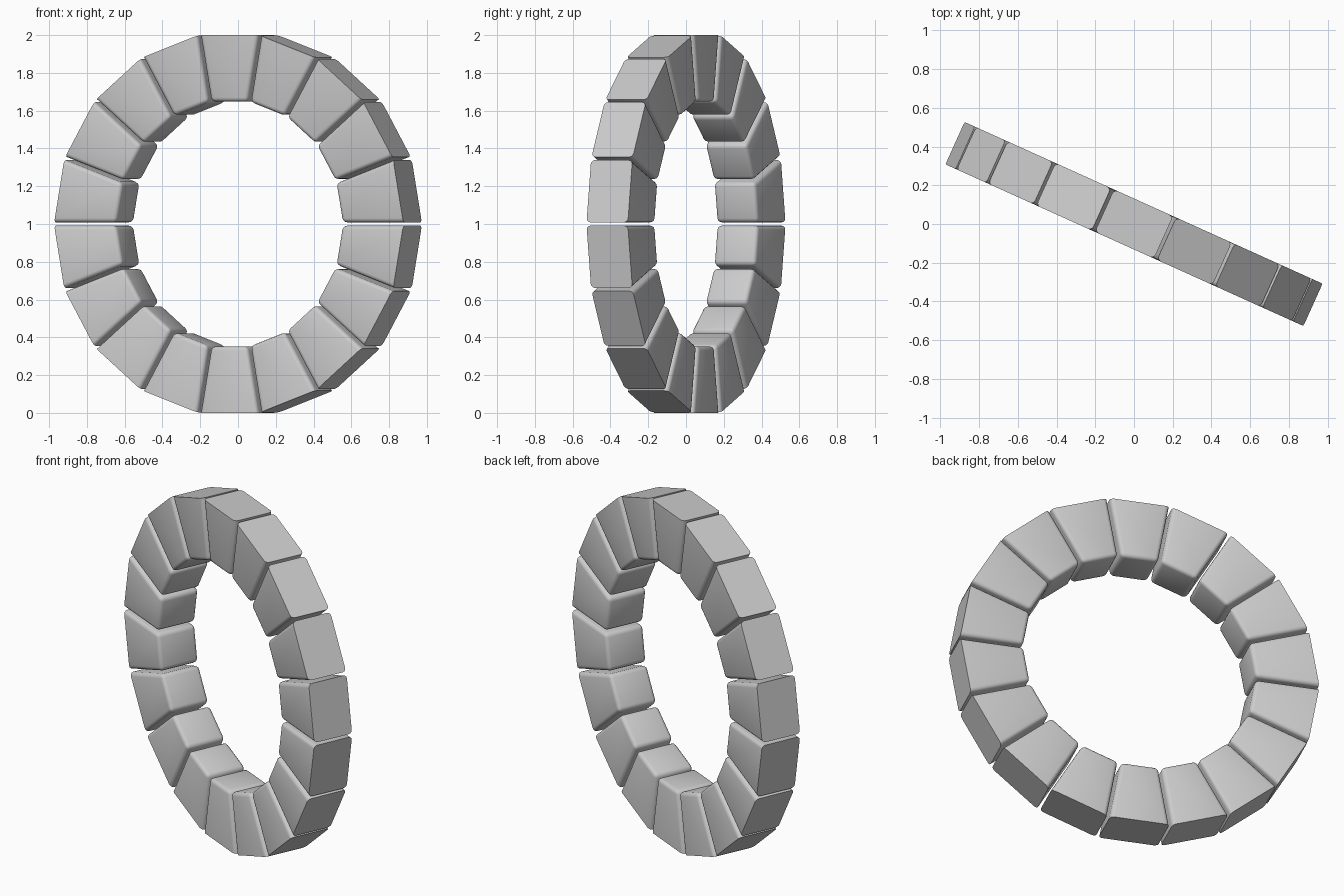
import bpy, bmesh
from math import radians, tan
from mathutils import Matrix

if "Cube" in bpy.data.objects:
    bpy.data.objects.remove(bpy.data.objects["Cube"])

COUNT = 18
STEP = 360 / COUNT
R_OUT, R_IN = 1.0, 0.648
HALF_T = 0.12          # half thickness of the ring
GAP = 0.009            # clearance on each side of a block
BEVEL = 0.022
YAW = radians(-24.3)


def block_mesh():
    """One wedge block pointing up, rounded everywhere but on its outer rim."""
    bm = bmesh.new()
    bmesh.ops.create_cube(bm, size=2)
    for v in bm.verts:
        r = R_OUT if v.co.z > 0 else R_IN
        half = r * tan(radians(STEP / 2)) - GAP
        v.co = (v.co.x * half, v.co.y * HALF_T, r)
    soft = [e for e in bm.edges
            if not all(v.co.z > R_OUT - 0.01 for v in e.verts)]
    bmesh.ops.bevel(bm, geom=soft, offset=BEVEL, segments=3,
                    profile=0.5, affect='EDGES', clamp_overlap=True)
    bmesh.ops.recalc_face_normals(bm, faces=bm.faces)
    me = bpy.data.meshes.new("ring_block")
    bm.to_mesh(me)
    bm.free()
    return me


# Ring of identical stone blocks, turned about the vertical axis
mesh = block_mesh()
place = Matrix.Translation((0, 0, 1)) @ Matrix.Rotation(YAW, 4, 'Z')
for i in range(COUNT):
    ob = bpy.data.objects.new(f"ring_block_{i + 1:02d}", mesh)
    bpy.context.collection.objects.link(ob)
    ob.matrix_world = place @ Matrix.Rotation(radians(STEP * i), 4, 'Y')

# Smooth the rounded edges, keep the rim crisp
first = bpy.data.objects["ring_block_01"]
first.select_set(True)
bpy.context.view_layer.objects.active = first
bpy.ops.object.shade_smooth_by_angle(angle=radians(40))
